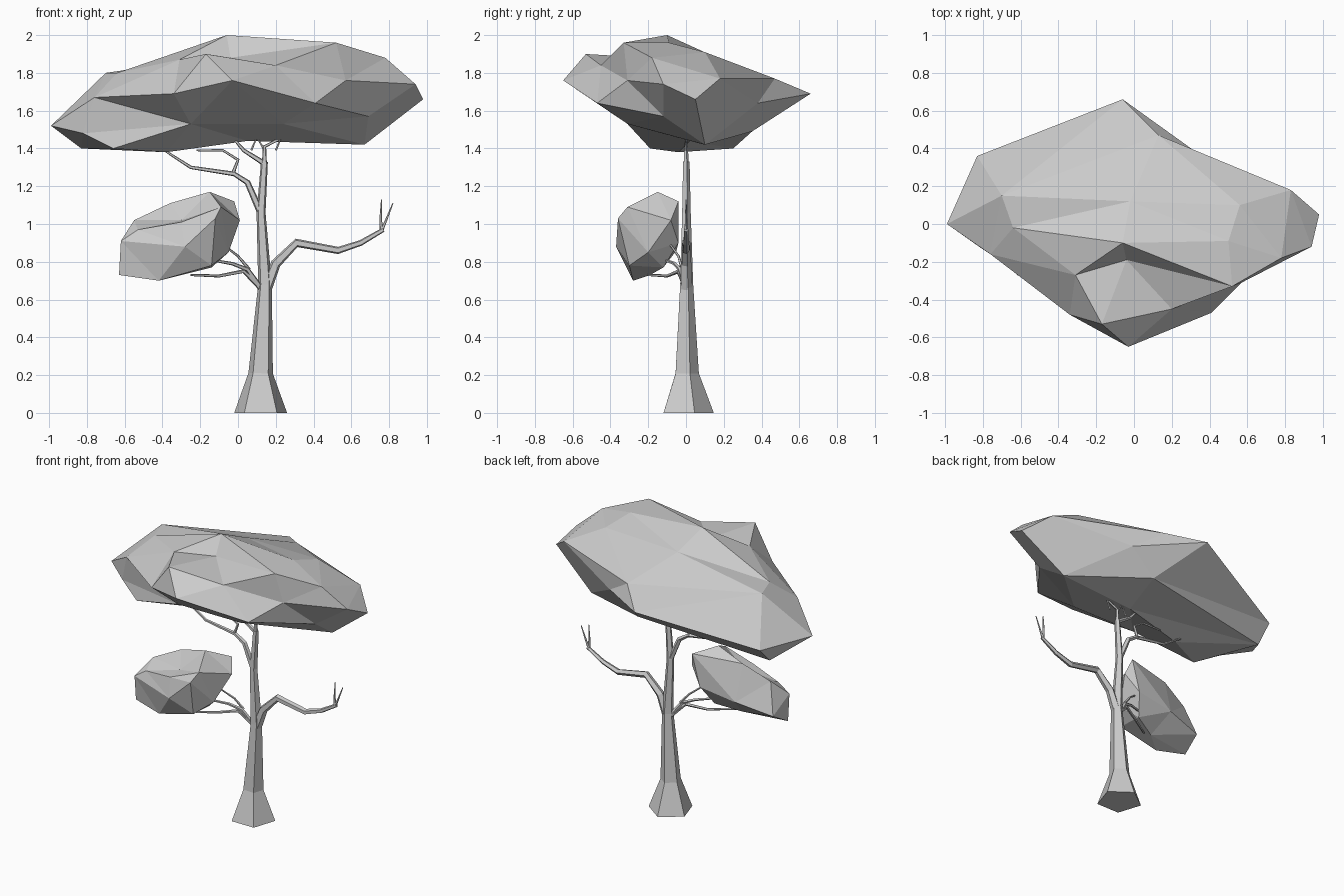
import bpy, bmesh, math
from mathutils import Vector

cube = bpy.data.objects.get("Cube")
if cube:
    bpy.data.objects.remove(cube)

grey = bpy.data.materials.new("plain_grey")
grey.use_nodes = True
grey.diffuse_color = (0.6, 0.6, 0.6, 1)
grey.node_tree.nodes["Principled BSDF"].inputs["Base Color"].default_value = grey.diffuse_color


def finish(name, bm):
    bmesh.ops.recalc_face_normals(bm, faces=bm.faces)
    mesh = bpy.data.meshes.new(name)
    bm.to_mesh(mesh)
    bm.free()
    mesh.materials.append(grey)
    obj = bpy.data.objects.new(name, mesh)
    bpy.context.scene.collection.objects.link(obj)
    return obj


def foliage(name, centre, size, points):
    """Faceted crown: points are inflated onto an ellipsoid, hulled, then put
    back, so that hollows keep their vertices."""
    bm = bmesh.new()
    home = {}
    for p in points:
        q = Vector((p[i] - centre[i]) / size[i] for i in range(3))
        home[bm.verts.new(q.lerp(q.normalized(), 0.93))] = p
    bmesh.ops.convex_hull(bm, input=bm.verts)
    for vert, p in home.items():
        vert.co = p
    bmesh.ops.delete(bm, geom=[v for v in bm.verts if not v.link_faces], context="VERTS")
    return finish(name, bm)


def limb(name, path, radii):
    """Tapered five-sided tube with one ring of vertices at each path point."""
    bm = bmesh.new()
    path = [Vector(p) for p in path]
    sides = 5
    rings = []
    for i, centre in enumerate(path):
        along = (path[min(i + 1, len(path) - 1)] - path[max(i - 1, 0)]).normalized()
        side = Vector((0, 1, 0)).cross(along).normalized()
        back = along.cross(side)
        t = i / (len(path) - 1)
        r = radii[i] if len(radii) == len(path) else radii[0] * (1 - t) + radii[-1] * t
        ring = []
        for k in range(sides):
            a = math.tau * k / sides
            ring.append(bm.verts.new(centre + r * (math.sin(a) * side + math.cos(a) * back)))
        rings.append(ring)
    for low, high in zip(rings, rings[1:]):
        for k in range(sides):
            n = (k + 1) % sides
            bm.faces.new((low[k], low[n], high[n], high[k]))
    bm.faces.new(rings[0])
    bm.faces.new(rings[-1])
    return finish(name, bm)


# Broad upper canopy: crown with a hollow behind the front ledge, rim, underside
crown = [(-.06, -.1, 2), (.52, -.33, 1.96), (.5, -.09, 1.96), (.78, -.18, 1.88),
         (.56, .1, 1.91), (-.02, .12, 1.9), (-.31, -.27, 1.87), (-.17, -.53, 1.9),
         (-.7, .15, 1.8), (-.64, -.02, 1.8), (-.04, -.19, 1.88), (.2, -.45, 1.84)]
rim = [(-.99, 0, 1.52), (-.76, -.16, 1.67), (-.34, -.48, 1.69), (-.03, -.65, 1.76),
       (.41, -.47, 1.64), (.57, -.31, 1.76), (.94, -.12, 1.74), (.98, .05, 1.66),
       (.83, .18, 1.77), (.33, .38, 1.64), (.13, .47, 1.77), (-.06, .66, 1.69),
       (-.83, .36, 1.51)]
underside = [(-.83, .25, 1.4), (-.82, -.12, 1.48), (-.66, -.19, 1.4), (-.38, -.04, 1.38),
             (.67, .1, 1.42), (.69, -.12, 1.57), (.13, .35, 1.49), (.05, .02, 1.44),
             (-.25, -.31, 1.53), (.24, -.31, 1.53)]
foliage("canopy", (0, 0, 1.65), (1, .65, .35), crown + rim + underside)

# Smaller side clump with a slit along its top
foliage("side_clump", (-.3, -.2, .9), (.33, .17, .25),
        [(-.62, -.27, .91), (-.63, -.24, .73), (-.42, -.28, .7), (-.3, -.19, .73),
         (-.14, -.12, .77), (-.05, -.2, .85), (.01, -.08, 1.02), (-.02, -.04, 1.12),
         (-.15, -.15, 1.17), (-.36, -.12, 1.11), (-.55, -.16, 1.02), (-.09, -.31, 1.09),
         (-.12, -.36, 1.03), (-.28, -.37, .88), (-.14, -.3, .78), (-.08, -.04, .9),
         (-.61, -.1, .81), (-.35, -.05, .86), (-.3, -.22, 1.02), (-.53, -.27, .97),
         (-.3, -.33, 1.01)])

# Trunk with a flared foot
limb("trunk", [(.12, 0, 0), (.12, 0, .21), (.143, 0, .68), (.122, 0, 1.06), (.14, 0, 1.33)],
     [.147, .068, .038, .025, .019])

# Bare branch with a forked end
limb("bare_branch", [(.15, 0, .66), (.2, 0, .79), (.31, 0, .9), (.53, 0, .86),
                     (.65, 0, .9), (.77, 0, .97)], [.032, .012])
limb("bare_fork_inner", [(.76, 0, .965), (.755, 0, 1.03), (.76, 0, 1.13)], [.01, .003])
limb("bare_fork_outer", [(.76, 0, .965), (.78, 0, 1.01), (.82, 0, 1.11)], [.01, .003])

# Branches holding the canopy
limb("upper_branch", [(.12, 0, 1.06), (.05, 0, 1.22), (-.02, 0, 1.265), (-.25, 0, 1.3),
                      (-.39, 0, 1.39)], [.02, .006])
limb("upper_fork", [(-.03, 0, 1.26), (0, 0, 1.34), (-.08, 0, 1.39), (-.22, 0, 1.39)],
     [.011, .005])
limb("top_branch_right", [(.14, 0, 1.31), (.14, 0, 1.41), (.2, 0, 1.44), (.27, 0, 1.47)],
     [.014, .004])
limb("top_branch_left", [(.14, 0, 1.32), (.03, 0, 1.39), (-.03, 0, 1.46)], [.015, .006])
for name, x, lean in (("left", .07, .03), ("middle", .14, -.04), ("right", .2, .03)):
    limb("top_twig_" + name, [(x, 0, 1.39), (x + lean, 0, 1.46)], [.006, .003])

# Thin branches holding the side clump
limb("clump_branch_high", [(.12, 0, .66), (.05, -.03, .76), (-.03, -.06, .79),
                           (-.2, -.14, .82)], [.016, .006])
limb("clump_branch_low", [(.12, 0, .66), (.03, -.04, .75), (-.1, -.1, .725),
                          (-.25, -.2, .73)], [.014, .006])
limb("clump_twig", [(.06, -.02, .76), (0, -.04, .83), (-.09, -.09, .9)], [.009, .005])
